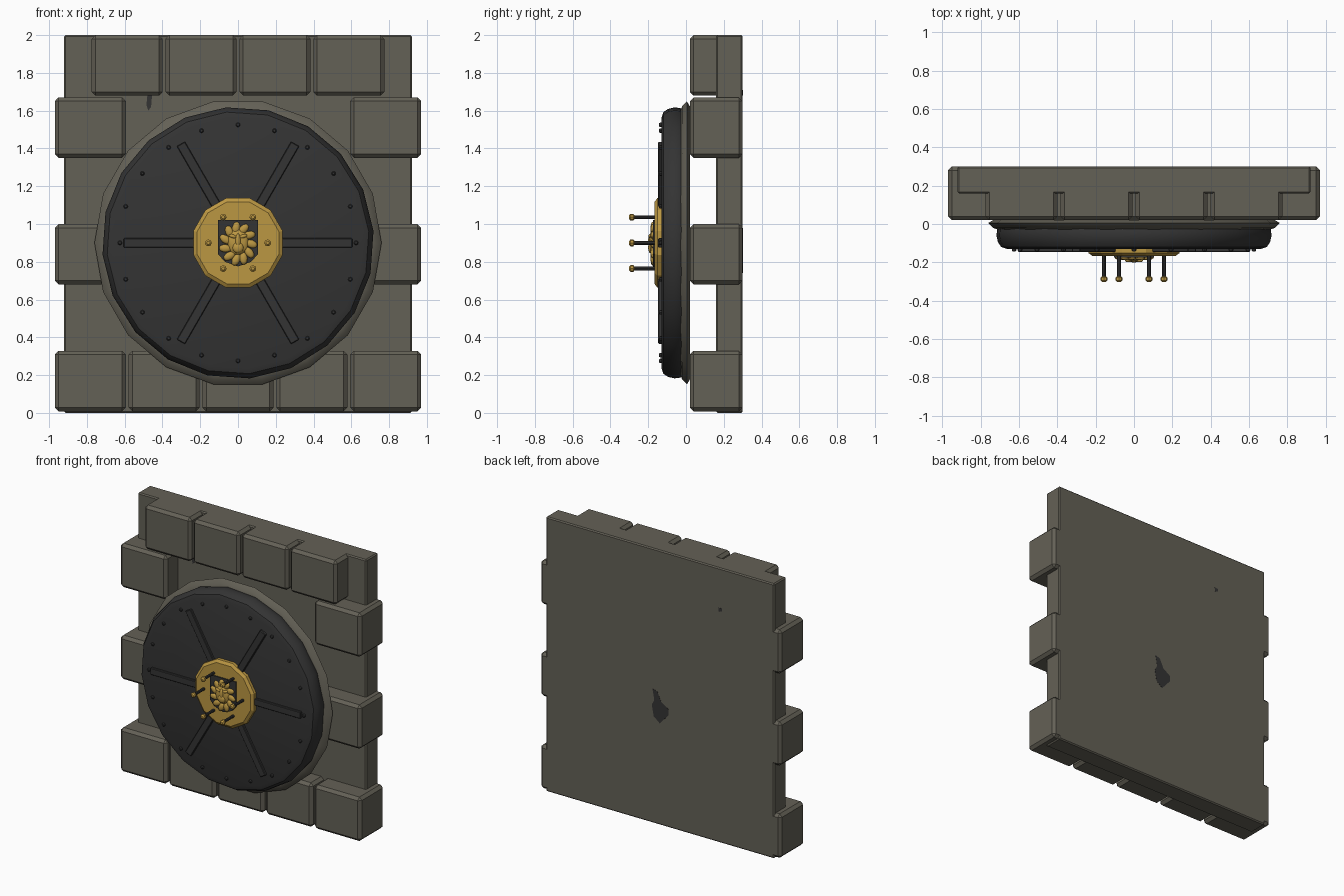
import bpy, bmesh, math
from mathutils import Vector, Matrix

if "Cube" in bpy.data.objects:
    bpy.data.objects.remove(bpy.data.objects["Cube"])

CZ = 0.90  # height of the door centre


def material(name, rgb):
    m = bpy.data.materials.new(name)
    m.diffuse_color = (*rgb, 1)
    m.use_nodes = True
    m.node_tree.nodes["Principled BSDF"].inputs["Base Color"].default_value = m.diffuse_color
    return m


STONE = material("grey stone", (0.127, 0.119, 0.093))
IRON = material("dark iron", (0.034, 0.034, 0.034))
GOLD = material("brass gold", (0.50, 0.31, 0.055))


def finish(bm, name, mat, smooth=None):
    bmesh.ops.recalc_face_normals(bm, faces=bm.faces)
    me = bpy.data.meshes.new(name)
    bm.to_mesh(me)
    bm.free()
    me.materials.append(mat)
    ob = bpy.data.objects.new(name, me)
    bpy.context.collection.objects.link(ob)
    if smooth:
        bpy.ops.object.select_all(action='DESELECT')
        ob.select_set(True)
        bpy.context.view_layer.objects.active = ob
        bpy.ops.object.shade_smooth_by_angle(angle=math.radians(smooth))
    return ob


def box(name, lo, hi, mat, bevel=0.0, turn=0.0):
    """Bevelled box; turn rotates it about the door axis."""
    bm = bmesh.new()
    bmesh.ops.create_cube(bm, size=1)
    lo, hi = Vector(lo), Vector(hi)
    for v in bm.verts:
        v.co = Vector([(lo[i] + hi[i]) / 2 + v.co[i] * (hi[i] - lo[i]) for i in range(3)])
    if bevel:
        bmesh.ops.bevel(bm, geom=bm.edges[:], offset=bevel, segments=1, affect='EDGES')
    if turn:
        bmesh.ops.rotate(bm, verts=bm.verts, cent=(0, 0, CZ), matrix=Matrix.Rotation(turn, 3, 'Y'))
    return finish(bm, name, mat)


def lathe(name, profile, n, mat, phase=0.0, x=0.0, z=CZ, smooth=None):
    """Turn (radius, y) points about an axis along y."""
    bm = bmesh.new()
    rings = []
    for r, y in profile:
        rings.append([bm.verts.new((x + r * math.cos(phase + k * math.tau / n), y,
                                    z + r * math.sin(phase + k * math.tau / n))) for k in range(n)])
    for a, b in zip(rings, rings[1:]):
        for k in range(n):
            bm.faces.new((a[k], a[(k + 1) % n], b[(k + 1) % n], b[k]))
    bm.faces.new(rings[0])
    bm.faces.new(rings[-1])
    return finish(bm, name, mat, smooth)


def plate(name, pts, y0, y1, mat):
    """Flat (x, z) outline extruded from y0 to y1."""
    bm = bmesh.new()
    a = [bm.verts.new((x, y0, z)) for x, z in pts]
    b = [bm.verts.new((x, y1, z)) for x, z in pts]
    n = len(pts)
    bm.faces.new(a)
    bm.faces.new(b)
    for k in range(n):
        bm.faces.new((a[k], a[(k + 1) % n], b[(k + 1) % n], b[k]))
    return finish(bm, name, mat)


def blob(name, x, y, z, sx, sy, sz, turn=0.0):
    bm = bmesh.new()
    bmesh.ops.create_icosphere(bm, subdivisions=2, radius=1)
    m = (Matrix.Translation((x, y, z)) @ Matrix.Rotation(turn, 4, 'Y')
         @ Matrix.Diagonal((sx, sy, sz, 1)))
    bmesh.ops.transform(bm, matrix=m, verts=bm.verts)
    return finish(bm, name, GOLD, 60)


# wall slab and stone blocks
box("wall_slab", (-0.92, 0.16, 0), (0.92, 0.30, 2.0), STONE, 0.008)


def block(name, cx, z):
    box(name, (cx - 0.188, 0.02, z), (cx + 0.188, 0.3, z + 0.32), STONE, 0.02)


for i in range(5):
    block("bottom_block", (i - 2) * 0.391, 0.008)
for i in range(4):
    block("top_block", (i - 1.5) * 0.391, 1.68)
for s in (-1, 1):
    for z in (0.68, 1.35):
        block("side_block", s * 0.782, z)

# stone ring and round iron door
lathe("stone_ring", [(0.70, 0.022), (0.735, 0.02), (0.76, 0.005), (0.735, -0.02), (0.70, -0.032)],
      18, STONE, smooth=35)
lathe("iron_door", [(0.70, 0.0), (0.716, -0.03), (0.72, -0.06), (0.712, -0.095),
                    (0.695, -0.12), (0.665, -0.13)], 20, IRON, phase=math.radians(5), smooth=35)

# rim bolts
for k in range(20):
    a = k * math.tau / 20
    lathe("rim_bolt", [(0.012, -0.12), (0.012, -0.137), (0.007, -0.144)], 8, IRON,
          x=0.625 * math.sin(a), z=CZ + 0.625 * math.cos(a))

# spokes and locking pegs
for k in range(6):
    a = k * math.pi / 3
    box("spoke", (0.15, -0.147, CZ - 0.025), (0.605, -0.12, CZ + 0.025), IRON, 0.004, turn=a)
    px, pz = 0.157 * math.cos(a), CZ + 0.157 * math.sin(a)
    lathe("peg_rod", [(0.01, -0.155), (0.01, -0.28)], 8, IRON, x=px, z=pz)
    lathe("peg_tip", [(0.009, -0.272), (0.018, -0.279), (0.018, -0.294), (0.009, -0.302)],
          8, GOLD, x=px, z=pz)

# gold hub
lathe("gold_hub", [(0.245, -0.12), (0.245, -0.152), (0.225, -0.166)], 12, GOLD,
      phase=math.radians(15))

# dark shield with a raised animal head
plate("shield", [(-0.105, 1.02), (0.105, 1.02), (0.105, 0.84), (0.07, 0.80), (0, 0.775),
                 (-0.07, 0.80), (-0.105, 0.84)], -0.16, -0.174, IRON)
for k in range(11):
    a = k * math.tau / 11
    blob("mane_tuft", 0.07 * math.cos(a), -0.176, CZ - 0.005 + 0.085 * math.sin(a),
         0.034, 0.012, 0.021, turn=-a + 0.35)
blob("head", 0, -0.178, 0.905, 0.058, 0.016, 0.07)
blob("muzzle", 0, -0.188, 0.875, 0.03, 0.013, 0.03)
blob("nose_bridge", 0, -0.19, 0.91, 0.014, 0.011, 0.04)
for s in (-1, 1):
    blob("brow", s * 0.028, -0.188, 0.935, 0.022, 0.011, 0.01, turn=-s * 0.3)

# dark stains on the wall
plate("back_stain", [(0.06, 0.98), (0.02, 0.965), (-0.01, 0.90), (-0.07, 0.86), (-0.07, 0.82),
                     (0, 0.74), (0.05, 0.78), (0.065, 0.86), (0.045, 0.90)], 0.297, 0.301, IRON)
plate("small_back_stain", [(-0.50, 1.71), (-0.47, 1.71), (-0.475, 1.68), (-0.50, 1.69)],
      0.297, 0.301, IRON)
plate("front_stain", [(-0.48, 1.68), (-0.455, 1.68), (-0.46, 1.62), (-0.475, 1.60),
                      (-0.485, 1.63)], 0.158, 0.162, IRON)
